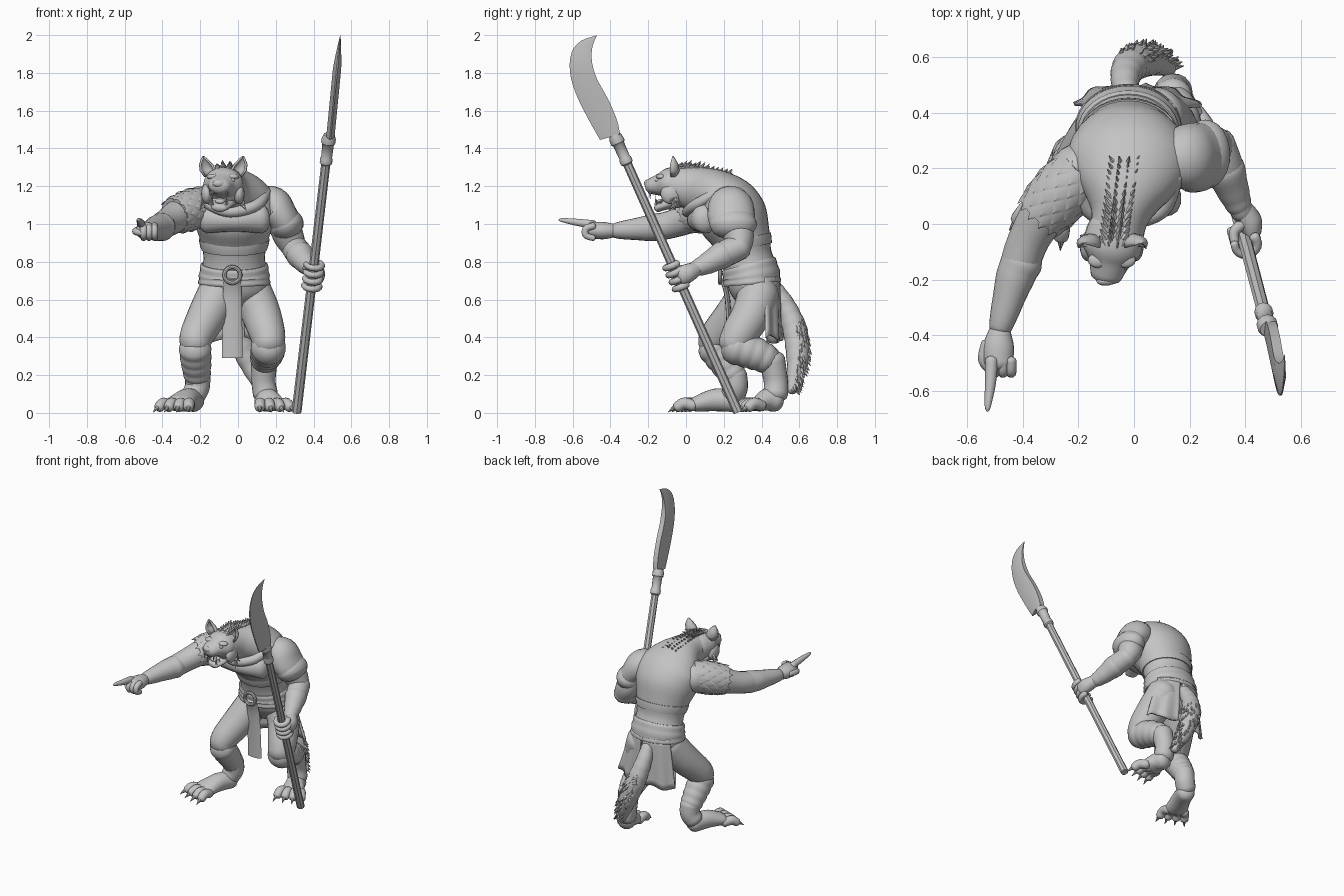
import bpy, bmesh, math, random
from mathutils import Vector, Matrix

random.seed(4)
cube = bpy.data.objects.get("Cube")
if cube:
    bpy.data.objects.remove(cube)

stone = bpy.data.materials.new("plain_grey")
stone.use_nodes = True
stone.diffuse_color = (0.55, 0.55, 0.55, 1)
stone.node_tree.nodes["Principled BSDF"].inputs["Base Color"].default_value = (0.55, 0.55, 0.55, 1)
X, Y, Z = Vector((1, 0, 0)), Vector((0, 1, 0)), Vector((0, 0, 1))
parts = []


def finish(name, bm):
    bmesh.ops.recalc_face_normals(bm, faces=bm.faces)
    mesh = bpy.data.meshes.new(name)
    bm.to_mesh(mesh)
    bm.free()
    mesh.materials.append(stone)
    obj = bpy.data.objects.new(name, mesh)
    bpy.context.collection.objects.link(obj)
    parts.append(obj)
    return obj


def skin(name, rings, closed=True, caps=True):
    """Bridge rings of points with quads."""
    bm = bmesh.new()
    rows = [[bm.verts.new(p) for p in ring] for ring in rings]
    n = len(rows[0])
    for a, b in zip(rows, rows[1:]):
        for i in range(n if closed else n - 1):
            j = (i + 1) % n
            bm.faces.new((a[i], a[j], b[j], b[i]))
    if caps:
        bm.faces.new(rows[0])
        bm.faces.new(rows[-1])
    return finish(name, bm)


def spline(pts, steps):
    """Catmull-Rom interpolation of tuples of any length."""
    out = []
    for i in range(len(pts) - 1):
        a, b, c, d = pts[max(i - 1, 0)], pts[i], pts[i + 1], pts[min(i + 2, len(pts) - 1)]
        for s in range(steps):
            t = s / steps
            out.append([q + .5 * t * (r - p + t * (2*p - 5*q + 4*r - w + t * (3*(q - r) + w - p)))
                        for p, q, r, w in zip(a, b, c, d)])
    return out + [list(pts[-1])]


def loft(name, sections, ref=X, n=20, steps=5, ripple=0, waves=4, round_ends=True):
    """Tube through (x, y, z, radius along ref, other radius) sections."""
    path = spline([s if len(s) == 5 else (*s, s[3]) for s in sections], steps)
    mids = [Vector(p[:3]) for p in path]
    rings, last = [], len(path) - 1

    def ring(mid, t, rx, ry):
        side = (ref - t * ref.dot(t)).normalized()
        up = t.cross(side)
        return [mid + side * rx * math.cos(a) + up * ry * math.sin(a)
                for a in (math.tau * k / n for k in range(n))]

    for i, p in enumerate(path):
        t = (mids[min(i + 1, last)] - mids[max(i - 1, 0)]).normalized()
        grow = 1 + ripple * abs(math.sin(math.pi * waves * i / last))
        body = ring(mids[i], t, p[3] * grow, p[4] * grow)
        dome = []
        if round_ends and i in (0, last):
            out = -1 if i == 0 else 1
            for a in (.5, 1, 1.45):
                off = t * out * min(p[3], p[4]) * .7 * math.sin(a)
                dome.append(ring(mids[i] + off, t, p[3] * math.cos(a), p[4] * math.cos(a)))
        rings += dome[::-1] + [body] if i == 0 else [body] + dome
    return skin(name, rings)


def spikes(name, items, n=6):
    """Many small cones given as (base, tip, radius)."""
    bm = bmesh.new()
    for base, tip, r in items:
        base, tip = Vector(base), Vector(tip)
        turn = (tip - base).to_track_quat('Z', 'Y').to_matrix().to_4x4()
        bmesh.ops.create_cone(bm, cap_ends=True, segments=n, radius1=r, radius2=r * .08,
                              depth=(tip - base).length,
                              matrix=Matrix.Translation((base + tip) / 2) @ turn)
    return finish(name, bm)


def blob(name, centre, size):
    bm = bmesh.new()
    bmesh.ops.create_uvsphere(bm, u_segments=16, v_segments=10, radius=1,
                              matrix=Matrix.Translation(centre) @ Matrix.Diagonal((*size, 1)))
    return finish(name, bm)


# Body: spine from pelvis to the back of the skull
loft("torso", [(-.02, .37, .59, .12, .09), (-.02, .36, .65, .175, .125), (-.02, .345, .74, .172, .14),
               (-.02, .32, .83, .163, .135), (-.02, .297, .92, .182, .152), (-.02, .255, 1.02, .215, .182),
               (-.02, .21, 1.1, .225, .172), (-.03, .14, 1.16, .18, .135), (-.05, .03, 1.19, .106, .115),
               (-.07, -.06, 1.2, .1, .1)], n=32)
loft("chest_muscle", [(-.16, .1, 1.03, .08, .07), (-.02, .075, 1.02, .06, .07), (.12, .1, 1.03, .08, .07)], ref=Z)
loft("collar", [(-.2, .17, 1.17, .025), (-.16, .05, 1.11, .03), (-.04, .01, 1.065, .03),
                (.1, .05, 1.1, .03), (.15, .17, 1.17, .025)], ref=Z)
loft("vest_hem", [(-.02, .31, .865, .174, .148), (-.02, .297, .92, .187, .156)], n=32, ripple=.012, waves=1, round_ends=False)
loft("belt_wrap", [(-.02, .35, .68, .186, .15), (-.02, .345, .73, .182, .148), (-.02, .33, .79, .172, .142)],
     n=32, ripple=.04, waves=3, round_ends=False)
turns = [math.tau * k / 16 for k in range(17)]
loft("buckle_ring", [(-.03 + .042 * math.cos(a), .18, .73 + .042 * math.sin(a), .011) for a in turns],
     ref=Y, n=8, steps=2)

# Head with open jaws
loft("skull", [(-.07, -.02, 1.2, .1, .1), (-.08, -.09, 1.21, .105, .09), (-.09, -.14, 1.207, .074, .06),
               (-.1, -.185, 1.2, .058, .043)])
loft("lower_jaw", [(-.08, -.04, 1.13, .08, .045), (-.09, -.11, 1.1, .058, .026), (-.1, -.15, 1.085, .042, .022)])
loft("tongue", [(-.085, -.07, 1.135, .035, .012), (-.097, -.15, 1.118, .024, .01)], n=12)
blob("nose", (-.103, -.206, 1.215), (.032, .016, .02))
for s in (-1, 1):
    cx = -.08 + s * .05
    blob("brow", (cx, -.13, 1.25), (.036, .028, .016))
    blob("eye", (cx, -.15, 1.232), (.014, .014, .011))
    blob("cheek", (-.08 + s * .085, -.08, 1.16), (.03, .055, .055))
    # Cupped ear, open to the front
    rows = []
    for t in (0, .3, .6, .85, 1):
        w = .042 * math.sin(math.pi * (.25 + .74 * t)) + .003
        mid = Vector((-.078 + s * (.07 + .035 * t), -.07, 1.25 + .11 * t))
        rows.append([mid + Vector((w * math.cos(a), .8 * w * math.sin(a), 0))
                     for a in (math.pi * (k / 8 * 1.3 - .15) for k in range(9))])
    ear = skin("ear", rows, closed=False, caps=False)
    ear.modifiers.new("thickness", 'SOLIDIFY').thickness = .01
teeth = []
for s in (-1, 1):
    for k in range(4):
        x, y = -.098 + s * (.036 + .006 * k), -.19 + .028 * k
        long = .038 if k == 0 else .02
        teeth.append(((x, y, 1.175), (x, y, 1.17 - long), .008))
        teeth.append(((x, y + .03, 1.1), (x, y + .03, 1.11 + long), .007))
spikes("teeth", teeth)
tufts = []
for k in range(40):
    a = random.uniform(.3, 1) * random.choice((-1, 1))
    base = Vector((-.08 + .1 * a / abs(a), -.06, 1.2 - .1 * abs(a)))
    tufts.append((base, base + Vector((.025 * a, random.uniform(-.03, .03), -.03)), .011))
spikes("cheek_fur", tufts, 5)

# Mane: rows of tufts swept back and outward along the neck
mane = []
for row in range(14):
    t = row / 13
    for k in (-1, -.35, .35, 1):
        base = Vector((-.075 + .04 * t + .032 * k, -.1 + .31 * t, 1.275 + .05 * math.sin(3 * t) * (1 - t) - .022 * t))
        lean = Vector((.022 * k, .035, random.uniform(.03, .05) - .02 * abs(k)))
        mane.append((base, base + lean, .014))
spikes("mane", mane, 5)

# Pointing right arm
loft("right_arm", [(-.19, .2, 1.09, .1), (-.29, .09, 1.06, .09), (-.37, -.04, 1.01, .076),
                   (-.41, -.14, .985, .07), (-.455, -.27, .97, .05), (-.48, -.38, .965, .037)])
loft("right_bracer", [(-.4, -.13, .985, .074), (-.43, -.2, .978, .067), (-.48, -.37, .965, .042)], ripple=.03, waves=3)
loft("right_palm", [(-.482, -.38, .965, .038, .036), (-.487, -.44, .965, .056, .046), (-.488, -.5, .968, .052, .043)])
loft("right_index", [(-.512, -.49, .998, .023), (-.516, -.57, 1.008, .02), (-.525, -.65, 1.02, .012), (-.526, -.67, 1.022, .006)], n=10)
for k in range(3):
    x = -.5 + .029 * k
    loft("right_curled_finger", [(x, -.49, .99, .019), (x, -.53, .975, .019), (x, -.53, .94, .018), (x, -.49, .925, .016)], n=10)
loft("right_thumb", [(-.53, -.43, .965, .02), (-.54, -.49, .96, .02), (-.51, -.535, .95, .014)], n=10)

# Scaled shoulder guard
top, end = Vector((-.18, .2, 1.1)), Vector((-.335, .03, 1.045))
axis = (end - top).normalized()
side = axis.cross(Z).normalized()
up = side.cross(axis)


def guard(t, a, lift=0):
    r = .098 + .012 * math.sin(math.pi * t) - .004 * t + lift
    return top.lerp(end, t) + (side * math.cos(a) + up * math.sin(a)) * r


ring_angles = [math.tau * k / 24 for k in range(24)]
skin("right_shoulder_guard", [[guard(t / 6, a) for a in ring_angles] for t in range(7)])
bm = bmesh.new()
step = math.tau / 12
for row in range(6):
    for col in range(12):
        t, a = (row + .6) / 6, (col + row % 2 / 2) * step
        rim = [guard(t - .16, a), guard(t, a + step * .48), guard(t + .16, a, .003), guard(t, a - step * .48)]
        rim = [bm.verts.new(p) for p in rim]
        peak = bm.verts.new(guard(t + .04, a, .007))
        for i in range(4):
            bm.faces.new((rim[i], rim[(i + 1) % 4], peak))
finish("shoulder_scales", bm)

# Left arm gripping the pole
loft("left_upper_arm", [(.19, .24, 1.09, .1), (.24, .26, 1.0, .085), (.27, .28, .93, .08), (.3, .28, .87, .065)])
loft("left_forearm", [(.295, .29, .88, .068), (.325, .2, .84, .07), (.365, .1, .785, .05), (.39, .04, .76, .04)])
loft("left_bracer", [(.325, .2, .84, .073), (.36, .11, .79, .055), (.38, .06, .768, .044)], ripple=.04, waves=3)
loft("left_shoulder_guard", [(.12, .22, 1.1, .09, .09), (.18, .235, 1.095, .12, .105), (.23, .24, 1.04, .125, .088),
                             (.26, .25, .99, .115, .083)], ref=Y, n=24)
loft("left_guard_rim", [(.25, .25, 1.015, .122, .088), (.262, .25, .985, .123, .09)], ref=Y, n=24, ripple=.02, waves=1)
loft("left_palm", [(.39, .05, .76, .04, .04), (.415, .01, .74, .045, .05), (.425, -.025, .725, .035, .05)])

# Pole arm
foot_end, head_end = Vector((.31, .275, .005)), Vector((.478, -.36, 1.43))
grip = (head_end - foot_end).normalized()
loft("pole", [(*foot_end, .026), (*head_end, .024)], n=8, steps=1, round_ends=False)
collar = [(.92, .025), (.925, .033), (.94, .034), (.945, .029), (.995, .031), (1.0, .038), (1.015, .038), (1.03, .03)]
loft("pole_collar", [(*foot_end.lerp(head_end, t), r) for t, r in collar], n=12, steps=1, round_ends=False)
spine = [(-.35, 1.475), (-.365, 1.55), (-.412, 1.66), (-.472, 1.77), (-.498, 1.86), (-.495, 1.94), (-.47, 2)]
edge = [(-.455, 1.445), (-.525, 1.57), (-.587, 1.7), (-.615, 1.81), (-.605, 1.91), (-.555, 1.97), (-.473, 1.998)]
blade = []
for b, e in zip(spline(spine, 3), spline(edge, 3)):
    points = [(b[0] + (e[0] - b[0]) * f, b[1] + (e[1] - b[1]) * f) for f in (0, .45, 1)]
    thick = .022 * min(1, (2.01 - b[1]) * 5)
    lay = [(0, .8), (1, 1), (2, .15), (2, -.15), (1, -1), (0, -.8)]
    blade.append([Vector((.488 + .098 * (points[i][1] - 1.45) + thick * w, *points[i])) for i, w in lay])
skin("blade", blade)
u = (X - grip * X.dot(grip)).normalized()
v = grip.cross(u)
for k in range(4):
    mid = foot_end.lerp(head_end, .468 + .026 * k)
    arc = [mid + (u * math.cos(a) + v * math.sin(a)) * .041 for a in (.7 - .65 * j for j in range(7))]
    loft("left_finger", [(*p, .0195 - .0008 * j) for j, p in enumerate(arc)], ref=grip, n=10, steps=2)
loft("left_thumb", [(.39, .0, .765, .02), (.36, -.03, .765, .019), (.365, -.08, .77, .014)], n=10)

# Legs: thigh, wrapped shin, hock
legs = {
    "left": ([(.07, .385, .64, .11), (.12, .35, .53, .105), (.155, .285, .42, .095), (.165, .25, .36, .083)],
             [(.162, .25, .35, .088), (.155, .35, .32, .086), (.14, .44, .28, .074)],
             [(.14, .455, .28, .07), (.135, .475, .17, .064), (.145, .475, .1, .066)], (.145, .475, .066), (.172, .385, .048)),
    "right": ([(-.1, .345, .64, .11), (-.16, .26, .52, .105), (-.218, .165, .41, .09), (-.228, .14, .36, .08)],
              [(-.228, .14, .35, .083), (-.222, .2, .27, .078), (-.215, .255, .19, .068)],
              [(-.215, .255, .2, .068), (-.215, .262, .14, .066), (-.235, .25, .095, .064)], (-.235, .25, .065), (-.31, .06, .048)),
}
for name, (thigh, shin, hock, heel, ball) in legs.items():
    loft(name + "_thigh", thigh, n=24)
    loft(name + "_shin_wrap", shin, n=24, ripple=.05, waves=4, steps=10)
    loft(name + "_hock", hock)
    heel, ball = Vector(heel), Vector(ball)
    arch = heel.lerp(ball, .5) + Z * .012
    loft(name + "_foot", [(*heel, .06, .06), (*arch, .064, .06), (*ball, .08, .043)])
    ahead = (ball - heel).normalized()
    ahead.z = 0
    across = ahead.cross(Z)
    claws = []
    for k in (-1.5, -.5, .5, 1.5):
        way = (ahead + across * k * .22).normalized()
        root = ball + across * k * .038
        toe = [(*(root + way * d + Z * h), r) for d, h, r in ((0, -.01, .03), (.05, .002, .031), (.085, -.018, .028))]
        loft(name + "_toe", toe, n=12)
        tip = root + way * .095
        claws.append(((tip.x, tip.y, .032), tip + way * .04 - Z * (tip.z - .004), .015))
    spikes(name + "_claws", claws, 8)

# Cloth: front strip and two rear flaps
loft("front_loincloth", [(-.03, .19, .71, .045, .014), (-.03, .22, .6, .05, .014), (-.03, .235, .29, .055, .014)],
     n=12, round_ends=False)
for name, start, stop, low, flare in (("rear_flap", 84, 147, .38, .05), ("left_hip_flap", 26, 78, .4, .11)):
    rows = []
    for i in range(9):
        t = i / 8
        row = []
        for j in range(17):
            a = math.radians(start + (stop - start) * j / 16)
            fold = 1 + .04 * t * math.sin(j * .8)
            row.append(Vector((-.02 + (.185 + flare * t) * fold * math.cos(a), .35 + (.15 + .01 * t) * fold * math.sin(a),
                               .72 + (low - .72) * t + .012 * t * math.sin(j * .4))))
        rows.append(row)
    flap = skin(name, rows, closed=False, caps=False)
    flap.modifiers.new("thickness", 'SOLIDIFY').thickness = .014

# Tail with bristles on the outer side
tail = [(-.03, .47, .66, .04), (-.03, .535, .55, .053), (0, .58, .42, .062), (.06, .59, .27, .055), (.125, .56, .12, .028)]
loft("tail", tail, ripple=.06, waves=9, steps=8)
bristles = []
for p in spline(tail, 24)[36:]:
    a = random.uniform(-.8, 1.5)
    out = Vector((math.sin(a), math.cos(a), .2))
    base = Vector(p[:3]) + out * p[3] * .88
    bristles.append((base, base + out * .022 + Vector((.01, 0, -.035)), .013))
spikes("tail_bristles", bristles, 5)

# Smooth shading with sharp edges kept
bpy.ops.object.select_all(action='DESELECT')
for obj in parts:
    obj.select_set(True)
bpy.context.view_layer.objects.active = parts[0]
bpy.ops.object.shade_smooth_by_angle(angle=math.radians(40))
